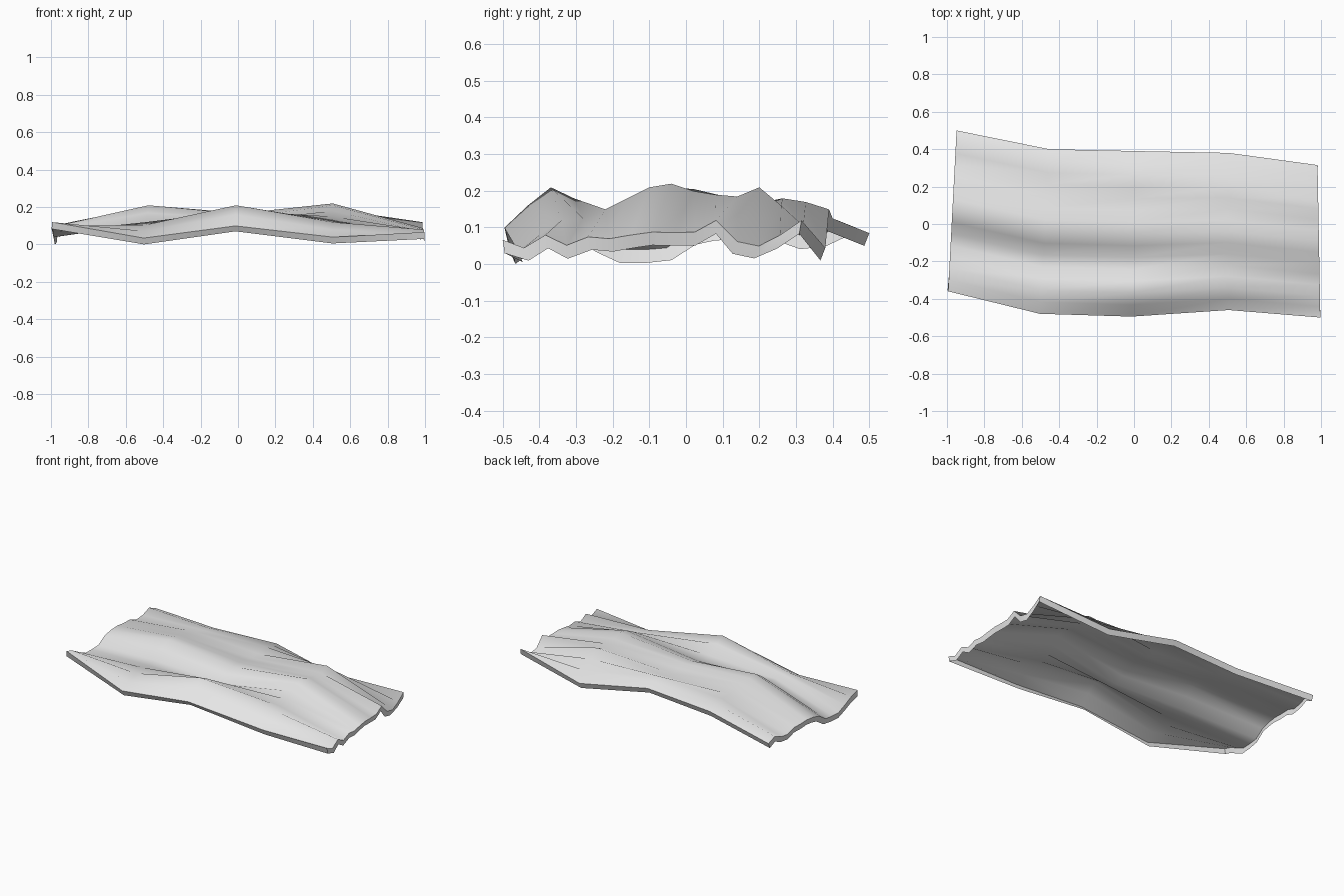
import bpy, bmesh
from mathutils import Vector

if "Cube" in bpy.data.objects:
    bpy.data.objects.remove(bpy.data.objects["Cube"])

SKIRT = 0.037

# Cross-sections along x: (x front, x back, y front, y back, evenly spaced top heights)
sections = [
    (-1.00, -0.955, -0.35, 0.51,
     [.12, .10, .068, .04, .04, .045, .085, .10, .105, .10, .10, .078, .085, .11, .085]),
    (-0.51, -0.46, -0.47, 0.41,
     [.035, .072, .105, .12, .11, .12, .17, .21, .205, .19, .18, .17, .16, .15, .125]),
    (-0.02, 0.00, -0.485, 0.40,
     [.10, .16, .21, .18, .125, .11, .14, .165, .17, .16, .15, .155, .18, .17, .15]),
    (0.50, 0.50, -0.45, 0.39,
     [.04, .08, .12, .125, .15, .18, .21, .22, .20, .19, .185, .21, .16, .105, .045]),
    (0.99, 0.975, -0.49, 0.325,
     [.067, .045, .08, .052, .075, .07, .08, .088, .087, .088, .12, .062, .05, .08, .12]),
]

# Rippled top surface lofted through the sections
bm = bmesh.new()
rows = []
for xf, xb, yf, yb, heights in sections:
    n = len(heights) - 1
    rows.append([bm.verts.new((xf + (xb - xf) * j / n, yf + (yb - yf) * j / n, z))
                 for j, z in enumerate(heights)])
for a, b in zip(rows, rows[1:]):
    for j in range(len(a) - 1):
        bm.faces.new((a[j], b[j], b[j + 1], a[j + 1]))
bm.normal_update()

# Thin skirt around the rim, dropped along the surface normals; underside stays open
down = {v: v.normal * -SKIRT for v in bm.verts if v.is_boundary}
rim = [e for e in bm.edges if e.is_boundary]
lower = {v: bm.verts.new(v.co + d) for v, d in down.items()}
for e in rim:
    loop = e.link_loops[0]
    a, b = loop.vert, loop.link_loop_next.vert
    bm.faces.new((b, a, lower[a], lower[b]))

# Stand on z = 0, centred
lo = Vector([min(v.co[i] for v in bm.verts) for i in range(3)])
hi = Vector([max(v.co[i] for v in bm.verts) for i in range(3)])
shift = Vector((-(lo.x + hi.x) / 2, -(lo.y + hi.y) / 2, -lo.z))
bmesh.ops.translate(bm, verts=bm.verts, vec=shift)

mesh = bpy.data.meshes.new("rippled_sheet")
bm.to_mesh(mesh)
bm.free()
sheet = bpy.data.objects.new("rippled_sheet", mesh)
bpy.context.collection.objects.link(sheet)
bpy.context.view_layer.objects.active = sheet
sheet.select_set(True)

# Single light grey material, smooth ripples with sharp rims
mat = bpy.data.materials.new("light_grey")
mat.diffuse_color = (0.8, 0.8, 0.8, 1)
mat.use_nodes = True
mat.node_tree.nodes["Principled BSDF"].inputs["Base Color"].default_value = mat.diffuse_color
mesh.materials.append(mat)
bpy.ops.object.shade_smooth_by_angle(angle=0.95)
